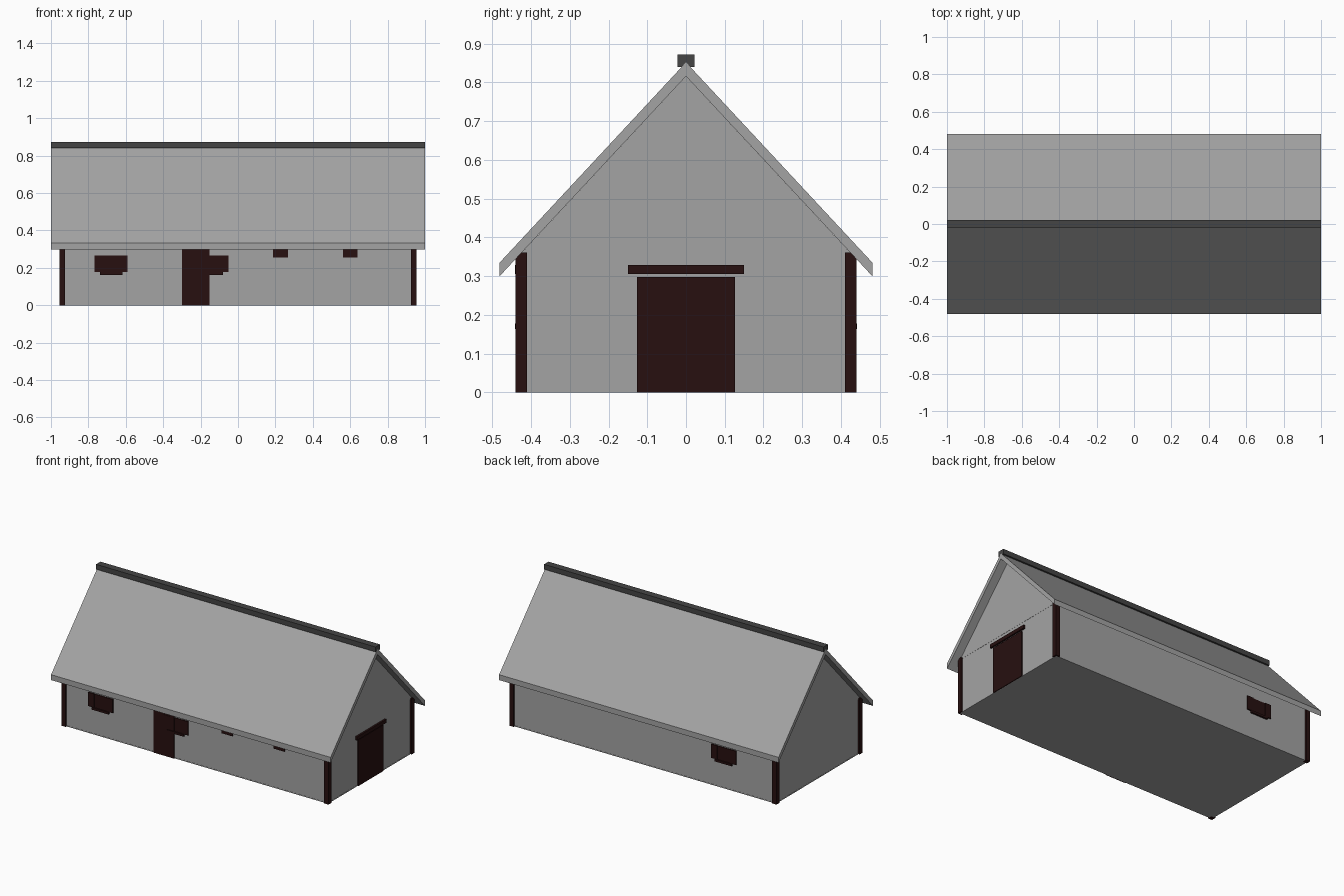
import bpy

if "Cube" in bpy.data.objects:
    bpy.data.objects.remove(bpy.data.objects["Cube"])

def material(name, rgb):
    m = bpy.data.materials.new(name)
    m.diffuse_color = (*rgb, 1)
    m.use_nodes = True
    m.node_tree.nodes["Principled BSDF"].inputs["Base Color"].default_value = m.diffuse_color
    return m

GREY = material("stone_grey", (0.37, 0.37, 0.37))
DARK = material("dark_slate", (0.06, 0.06, 0.06))
WOOD = material("dark_brown_wood", (0.02, 0.005, 0.005))

def add_mesh(name, verts, faces, mat):
    me = bpy.data.meshes.new(name)
    me.from_pydata(verts, [], faces)
    me.materials.append(mat)
    ob = bpy.data.objects.new(name, me)
    bpy.context.collection.objects.link(ob)
    return ob

def prism(name, profile, x0, x1, mat):
    """Extrude a counter-clockwise (y, z) profile along x."""
    n = len(profile)
    verts = [(x, y, z) for x in (x0, x1) for y, z in profile]
    faces = [tuple(reversed(range(n))), tuple(range(n, 2 * n))]
    faces += [(i, (i + 1) % n, n + (i + 1) % n, n + i) for i in range(n)]
    return add_mesh(name, verts, faces, mat)

def box(name, x0, x1, y0, y1, z0, z1, mat):
    return prism(name, [(y0, z0), (y1, z0), (y1, z1), (y0, z1)], x0, x1, mat)

WX, WY = 0.945, 0.43   # half size of the walls

# Floor slab, walls and gables
box("floor_slab", -WX - .001, WX + .001, -WY - .001, WY + .001, 0, 0.006, GREY)
box("walls", -WX, WX, -WY, WY, 0.006, 0.356, GREY)
prism("gables", [(-0.424, 0.361), (-WY, 0.355), (WY, 0.355), (0.424, 0.361), (0, 0.816)],
      -WX - .001, WX + .001, GREY)

# Chevron roof with vertical eave faces, and ridge cap
prism("roof", [(0, 0.816), (0.482, 0.299), (0.482, 0.334), (0, 0.852),
               (-0.482, 0.334), (-0.482, 0.299)][::1], -1, 1, GREY)
box("ridge_cap", -1, 1, -0.0225, 0.0225, 0.84, 0.872, DARK)

# Corner posts
for sx in (-1, 1):
    for sy in (-1, 1):
        xs = sorted((sx * 0.925, sx * 0.955))
        ys = sorted((sy * 0.41, sy * 0.44))
        box("corner_post", *xs, *ys, 0, 0.361, WOOD)

# Barn door in the right end, with its rail
box("end_door", WX, WX + .006, -0.127, 0.127, 0, 0.298, WOOD)
box("end_door_rail", WX, WX + .012, -0.15, 0.15, 0.305, 0.328, WOOD)

def on_wall(name, side, x0, x1, z0, z1, depth):
    """Plate on the front (-1) or back (1) wall."""
    ys = sorted((side * WY, side * (WY + depth)))
    return box(name, x0, x1, *ys, z0, z1, WOOD)

# Front door with its rail under the eave
on_wall("front_door", -1, -0.30, -0.152, 0, 0.30, 0.006)
on_wall("front_door_rail", -1, -0.305, -0.147, 0.305, 0.328, 0.012)

# Shuttered windows: two on the front wall, one on the back wall
for side, x in ((-1, -0.678), (-1, -0.14), (1, -0.575)):
    on_wall("window_pane", side, x - .05, x + .05, 0.175, 0.265, 0.004)
    on_wall("window_sill", side, x - .06, x + .06, 0.163, 0.177, 0.012)
    for s in (-1, 1):
        xs = sorted((x + s * .045, x + s * .088))
        on_wall("window_shutter", side, *xs, 0.177, 0.266, 0.008)

# Small high windows tucked under the front eave
for x in (0.227, 0.60):
    on_wall("small_window", -1, x - .039, x + .039, 0.256, 0.32, 0.007)
